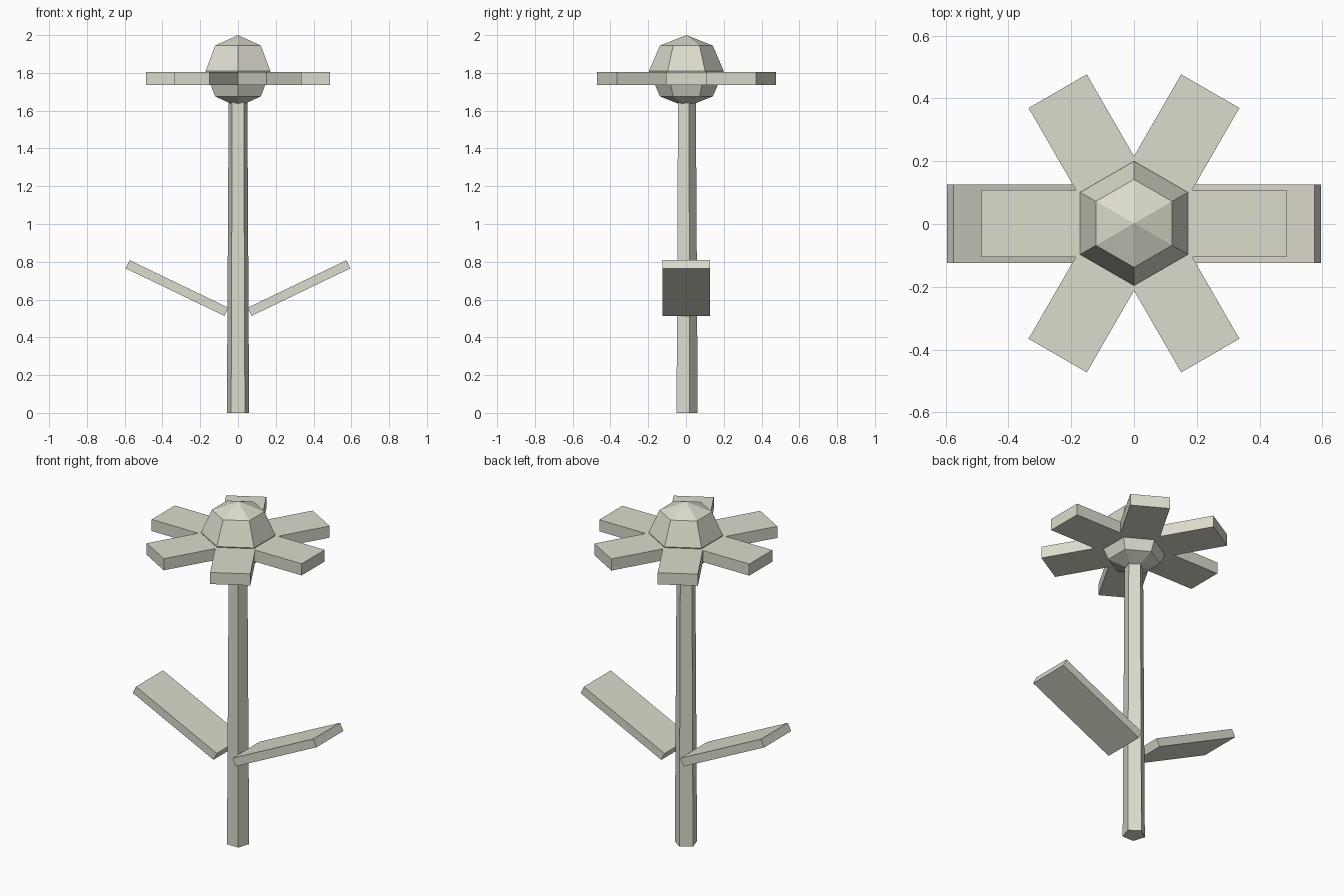
import bpy
from math import radians, pi

cube = bpy.data.objects.get("Cube")
if cube:
    bpy.data.objects.remove(cube, do_unlink=True)

# Single warm stone colour
stone = bpy.data.materials.new("warm_stone")
stone.use_nodes = True
colour = (0.72, 0.71, 0.61, 1)
stone.diffuse_color = colour
stone.node_tree.nodes["Principled BSDF"].inputs["Base Color"].default_value = colour


def finish(name):
    obj = bpy.context.object
    obj.name = obj.data.name = name
    obj.data.materials.clear()
    obj.data.materials.append(stone)
    return obj


def box(name, size, location, rotation):
    bpy.ops.mesh.primitive_cube_add(size=1, location=location, rotation=rotation)
    obj = finish(name)
    obj.scale = size
    return obj


# Tapered five-sided stem with one edge at the back
STEM_TOP = 1.68
bpy.ops.mesh.primitive_cone_add(vertices=5, radius1=0.062, radius2=0.052,
                                depth=STEM_TOP, location=(0, 0, STEM_TOP / 2))
stem = finish("stem")
back = max(stem.data.vertices, key=lambda v: v.co.xy.length).co
# Turn the mesh so that a corner points to +y
from mathutils import Matrix, Vector
turn = Vector((0, 1)).angle_signed(back.xy)
stem.data.transform(Matrix.Rotation(turn, 4, "Z"))

# Faceted flower centre, corners on the y axis
bpy.ops.mesh.primitive_uv_sphere_add(segments=6, ring_count=4, radius=1,
                                     location=(0, 0.002, 1.81))
centre = finish("flower_centre")
corner = max(centre.data.vertices, key=lambda v: v.co.xy.length).co
turn = Vector((0, 1)).angle_signed(corner.xy)
centre.data.transform(Matrix.Rotation(turn, 4, "Z"))
centre.scale = (0.198, 0.198, 0.19)

# Three crossed bars make six petals
for i in range(3):
    box(f"petal_pair_{i + 1}", (0.972, 0.214, 0.068), (0, 0.002, 1.77), (0, 0, i * pi / 3))

# Slanted leaves either side of the stem
for side, name in ((1, "left_leaf"), (-1, "right_leaf")):
    box(name, (0.58, 0.25, 0.048), (side * 0.323, 0.001, 0.661),
        (0, -side * radians(25.7), 0))
